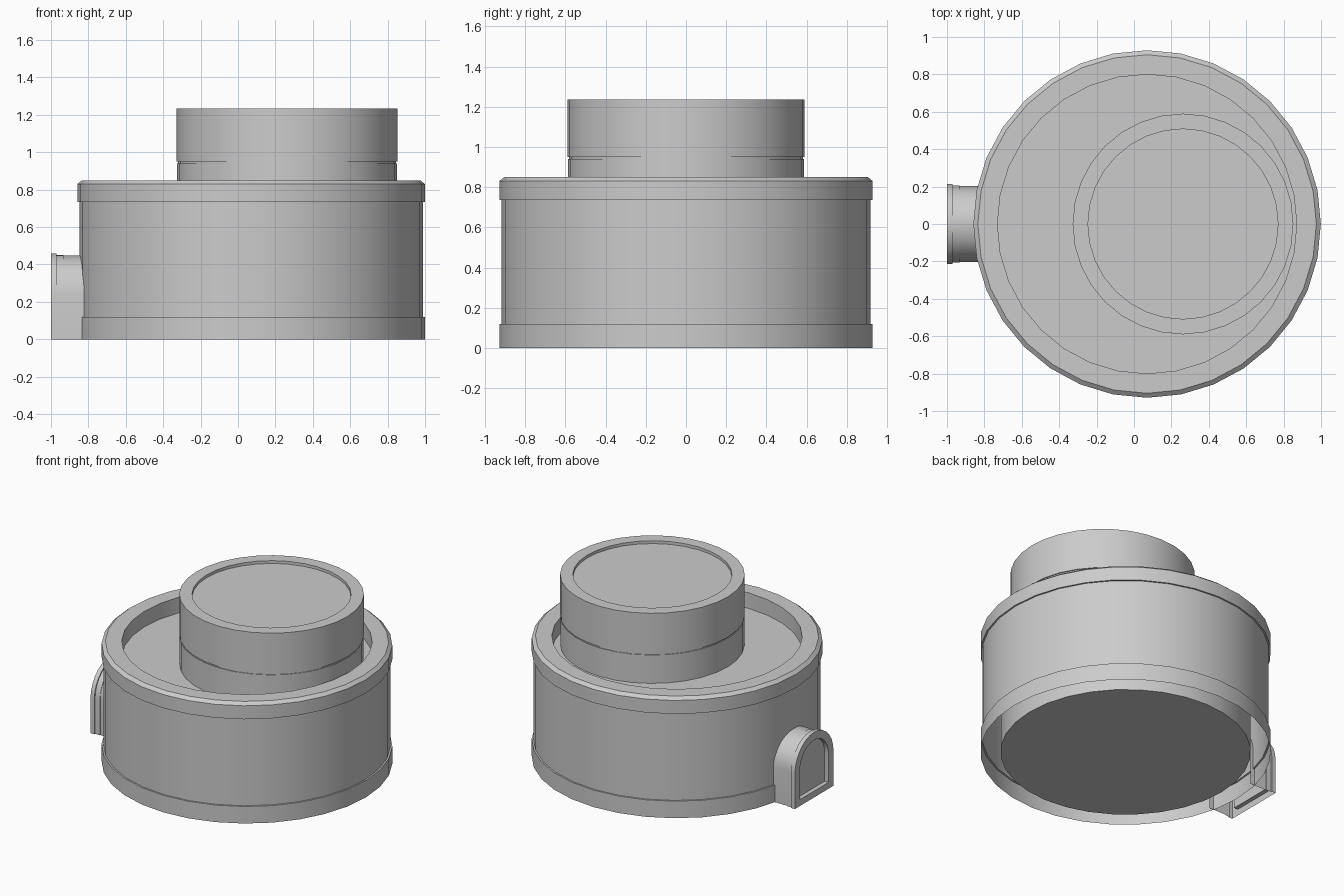
import bpy, bmesh, math

if "Cube" in bpy.data.objects:
    bpy.data.objects.remove(bpy.data.objects["Cube"])

SIDES = 32


def finish(bm, name):
    bmesh.ops.remove_doubles(bm, verts=bm.verts, dist=1e-5)
    mesh = bpy.data.meshes.new(name)
    bm.to_mesh(mesh)
    bm.free()
    obj = bpy.data.objects.new(name, mesh)
    bpy.context.collection.objects.link(obj)
    bpy.ops.object.select_all(action='DESELECT')
    obj.select_set(True)
    bpy.context.view_layer.objects.active = obj
    bpy.ops.object.shade_smooth_by_angle(angle=math.radians(30))
    return obj


def lathe(name, cx, profile, cap_top=False, cap_bottom=False):
    """Spin (radius, z) points, listed top to bottom, about a vertical axis."""
    bm = bmesh.new()
    rings = []
    for r, z in profile:
        rings.append([bm.verts.new((cx + r * math.cos(a), r * math.sin(a), z))
                      for a in (2 * math.pi * j / SIDES for j in range(SIDES))])
    for a, b in zip(rings, rings[1:]):
        for j in range(SIDES):
            k = (j + 1) % SIDES
            bm.faces.new((a[j], b[j], b[k], a[k]))
    if cap_top:
        bm.faces.new(rings[0])
    if cap_bottom:
        bm.faces.new(rings[-1][::-1])
    return finish(bm, name)


def arch(x, w, base, centre_z=0.245, steps=14):
    """Upside-down U outline in the yz plane."""
    pts = [(x, -w, base)]
    for i in range(steps + 1):
        a = math.pi * (1 - i / steps)
        pts.append((x, w * math.cos(a), centre_z + w * math.sin(a)))
    return pts + [(x, w, base)]


# Main housing: sunken lid, chamfered rim, bands; open underneath
lathe("housing_shell", 0.07, [
    (0.80, 0.74), (0.80, 0.85), (0.905, 0.85), (0.929, 0.83),
    (0.929, 0.735), (0.918, 0.735), (0.918, 0.12), (0.929, 0.12),
    (0.929, 0.0)], cap_top=True)

# Inner drum that closes the underside
lathe("inner_drum", 0.07, [(0.80, 0.74), (0.80, 0.0)], cap_bottom=True)

# Off-centre neck with a groove and a shallow dished top
lathe("top_neck", 0.262, [
    (0.508, 1.215), (0.508, 1.235), (0.59, 1.235), (0.59, 0.95),
    (0.583, 0.95), (0.583, 0.94), (0.588, 0.94), (0.588, 0.74)], cap_top=True)

# Arched side port: recessed panel, frame, then stepped collar into the shell
sections = [  # x, half width, base height, bottom closed up to next section
    (-0.97, 0.16, 0.045, True), (-1.0, 0.16, 0.045, True),
    (-1.0, 0.215, 0.0, False), (-0.97, 0.215, 0.0, False),
    (-0.97, 0.207, 0.0, False), (-0.932, 0.207, 0.0, False),
    (-0.932, 0.203, 0.0, False), (-0.80, 0.203, 0.0, False)]
bm = bmesh.new()
loops = [[bm.verts.new(p) for p in arch(x, w, b)] for x, w, b, _ in sections]
bm.faces.new(loops[0])
for (a, b), sec in zip(zip(loops, loops[1:]), sections):
    n = len(a)
    for k in range(n if sec[3] else n - 1):
        m = (k + 1) % n
        bm.faces.new((a[k], b[k], b[m], a[m]))
finish(bm, "side_port")
